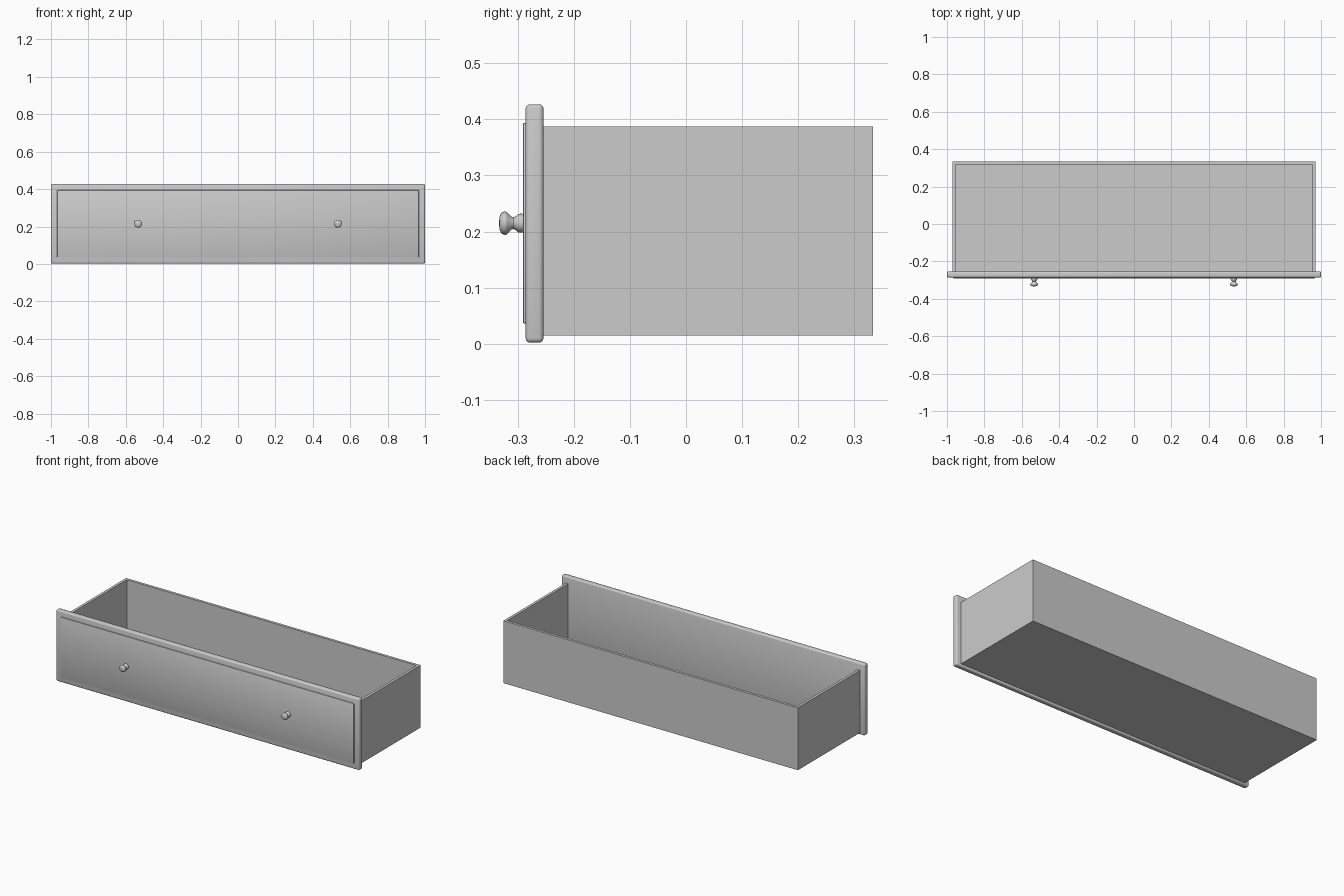
import bpy, bmesh, math
from mathutils import Matrix

if "Cube" in bpy.data.objects:
    bpy.data.objects.remove(bpy.data.objects["Cube"])


def finish(name, bm, smooth=False):
    bmesh.ops.recalc_face_normals(bm, faces=bm.faces[:])
    mesh = bpy.data.meshes.new(name)
    bm.to_mesh(mesh)
    bm.free()
    ob = bpy.data.objects.new(name, mesh)
    bpy.context.collection.objects.link(ob)
    if smooth:
        bpy.ops.object.select_all(action='DESELECT')
        ob.select_set(True)
        bpy.context.view_layer.objects.active = ob
        bpy.ops.object.shade_smooth_by_angle(angle=math.radians(40))
    return ob


def box(name, x, y, z, bevel=0, segments=3):
    """Box from (min, max) ranges, with optional rounded edges."""
    bm = bmesh.new()
    bmesh.ops.create_cube(bm, size=1)
    for v in bm.verts:
        for i, (lo, hi) in enumerate((x, y, z)):
            v.co[i] = hi if v.co[i] > 0 else lo
    if bevel:
        bmesh.ops.bevel(bm, geom=bm.edges[:], offset=bevel, segments=segments,
                        profile=0.5, affect='EDGES')
    return finish(name, bm, smooth=bevel > 0)


def knob(name, x, z):
    """Turned knob: (y, radius) profile spun around the y axis."""
    profile = [(-0.286, 0), (-0.286, 0.015), (-0.293, 0.017), (-0.299, 0.0165),
               (-0.304, 0.012), (-0.308, 0.0105), (-0.312, 0.012),
               (-0.319, 0.0195), (-0.322, 0.021), (-0.325, 0.0205),
               (-0.330, 0.0175), (-0.3325, 0.011), (-0.3335, 0)]
    bm = bmesh.new()
    vs = [bm.verts.new((r, y, 0)) for y, r in profile]
    edges = [bm.edges.new(p) for p in zip(vs, vs[1:])]
    bmesh.ops.spin(bm, geom=vs + edges, cent=(0, 0, 0), axis=(0, 1, 0),
                   angle=2 * math.pi, steps=24)
    bmesh.ops.remove_doubles(bm, verts=bm.verts[:], dist=1e-5)
    bmesh.ops.transform(bm, matrix=Matrix.Translation((x, 0, z)), verts=bm.verts[:])
    return finish(name, bm, smooth=True)


# Drawer face with its raised centre field
box("front_panel", (-1, 1), (-0.286, -0.254), (0.002, 0.427), 0.008)
box("front_raised_field", (-0.967, 0.967), (-0.291, -0.28), (0.036, 0.394), 0.003, 2)

# Drawer box: bottom, back and two sides, open at the top
W, T, BACK, FRONT = 0.971, 0.016, 0.333, -0.255
Z0, ZB, Z1 = 0.015, 0.028, 0.387
box("drawer_bottom", (-W, W), (FRONT, BACK), (Z0, ZB))
box("drawer_back", (-W, W), (BACK - T, BACK), (ZB, Z1))
for label, s in (("left", -1), ("right", 1)):
    box(f"drawer_side_{label}", sorted((s * W, s * (W - T))), (FRONT, BACK - T), (ZB, Z1))
    knob(f"knob_{label}", s * 0.534, 0.215)
